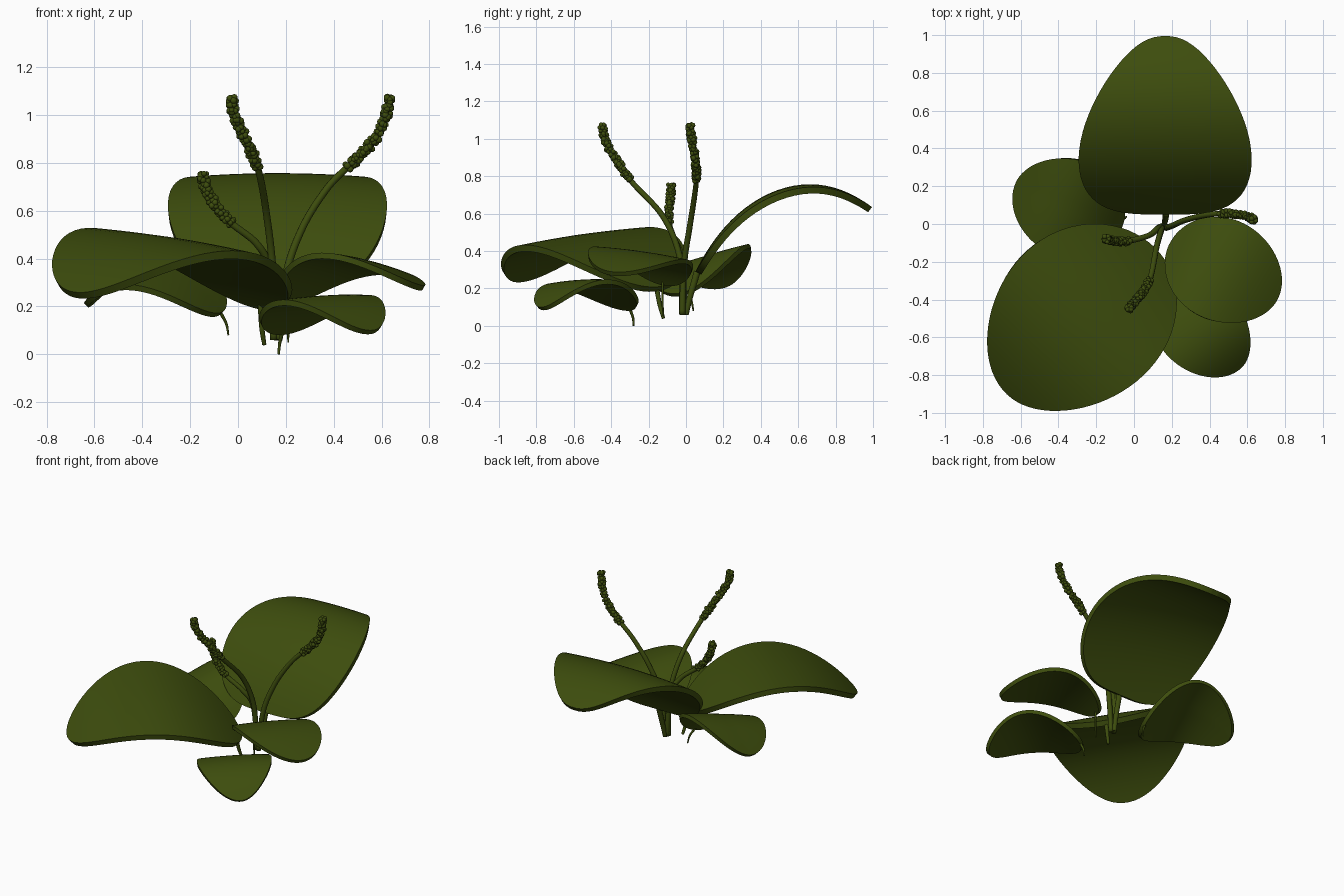
import bpy, bmesh, math, random
from mathutils import Vector, Matrix

if "Cube" in bpy.data.objects:
    bpy.data.objects.remove(bpy.data.objects["Cube"])

random.seed(4)

green = bpy.data.materials.new("leaf green")
green.diffuse_color = (0.047, 0.074, 0.004, 1)
green.use_nodes = True
green.node_tree.nodes["Principled BSDF"].inputs["Base Color"].default_value = green.diffuse_color


def add(name, bm):
    me = bpy.data.meshes.new(name)
    for f in bm.faces:
        f.smooth = True
    bm.to_mesh(me)
    bm.free()
    me.materials.append(green)
    ob = bpy.data.objects.new(name, me)
    bpy.context.collection.objects.link(ob)
    return ob


def smooth_path(pts, steps=12):
    """Catmull-Rom samples through the points."""
    p = [Vector(q) for q in pts]
    p = [2 * p[0] - p[1]] + p + [2 * p[-1] - p[-2]]
    out = []
    for i in range(1, len(p) - 2):
        a, b, c, d = p[i - 1:i + 3]
        for k in range(steps):
            t = k / steps
            out.append(0.5 * (2 * b + (c - a) * t + (2 * a - 5 * b + 4 * c - d) * t * t
                              + (3 * b - a - 3 * c + d) * t ** 3))
    return out + [p[-2]]


def lagrange(pts, x):
    total = 0
    for i, (xi, zi) in enumerate(pts):
        for j, (xj, _) in enumerate(pts):
            if i != j:
                zi *= (x - xj) / (xi - xj)
        total += zi
    return total


def leaf(name, base, tip, prof, halves, roll, drop, thick, skew=1.0, taper=0.1, power=1.0):
    """Thick arched blade: elliptical plan, arch along its axis, rolled sideways."""
    base, axis = Vector(base), Vector(tip) - Vector(base)
    side = Vector((-axis.y, axis.x)).normalized()      # left of the axis
    bm = bmesh.new()
    rows, n, m = [], 36, 24
    for i in range(n + 1):
        t = 0.015 + 0.97 * i / n
        f = ((1 - math.cos(math.pi * t)) / 2) ** skew
        w = math.sin(math.pi * t) ** power * (1 - taper * f * f)
        row = []
        for j in range(m + 1):
            e = math.sin(math.pi / 2 * (2 * j / m - 1))
            v = e * w
            p = base + axis * f + side * (v * halves[0 if e > 0 else 1])
            z = lagrange(prof, f) + roll * v - drop * v * v
            row.append(bm.verts.new((p.x, p.y, z)))
        rows.append(row)
    for a, b in zip(rows, rows[1:]):
        for j in range(m):
            bm.faces.new((a[j], b[j], b[j + 1], a[j + 1]))
    ob = add(name, bm)
    mod = ob.modifiers.new("thickness", 'SOLIDIFY')
    mod.thickness = thick
    mod.offset = -1                                    # grows downwards
    split = ob.modifiers.new("sharp rim", 'EDGE_SPLIT')
    split.split_angle = math.radians(50)
    return ob


def ring_axes(path, i):
    d = (path[min(i + 1, len(path) - 1)] - path[max(i - 1, 0)]).normalized()
    u = d.cross(Vector((0.3, 1, 0.1))).normalized()
    return u, d.cross(u)


def stem(name, pts, r0, r1, sides=10):
    path = smooth_path(pts)
    bm = bmesh.new()
    rings = []
    for i, c in enumerate(path):
        u, w = ring_axes(path, i)
        r = r0 + (r1 - r0) * i / (len(path) - 1)
        rings.append([bm.verts.new(c + r * (u * math.cos(a) + w * math.sin(a)))
                      for a in (2 * math.pi * k / sides for k in range(sides))])
    for a, b in zip(rings, rings[1:]):
        for k in range(sides):
            bm.faces.new((a[k], a[(k + 1) % sides], b[(k + 1) % sides], b[k]))
    bm.faces.new(rings[0])
    bm.faces.new(rings[-1])
    bmesh.ops.recalc_face_normals(bm, faces=bm.faces)
    add(name, bm)
    return path


def flower_spike(name, pts, z_start):
    """Stem whose upper part is covered in small buds."""
    path = stem(name + "_stem", pts, 0.017, 0.012)
    bm = bmesh.new()
    count, last = 0, None
    for i, c in enumerate(path):
        if c.z < z_start or (last and (c - last).length < 0.012):
            continue
        last = c
        u, w = ring_axes(path, i)
        for k in range(5):
            a = 2 * math.pi * k / 5 + count * 0.63 + random.uniform(-0.4, 0.4)
            pos = c + random.uniform(0.011, 0.017) * (u * math.cos(a) + w * math.sin(a))
            pos.z += random.uniform(-0.005, 0.005)
            bmesh.ops.create_icosphere(bm, subdivisions=2, radius=random.uniform(0.010, 0.015),
                                       matrix=Matrix.Translation(pos))
        count += 1
    add(name + "_buds", bm)


# Leaf blades
leaf("back_leaf", (0.165, 0.05), (0.165, 0.995),
     [(0, 0.29), (0.15, 0.51), (0.37, 0.685), (0.65, 0.757), (0.85, 0.717), (1, 0.635)], (0.475, 0.475),
     0, 0.025, 0.035, 1.45, 0.32, 0.85)
leaf("front_left_leaf", (0.125, -0.14), (-0.685, -0.89), [(0, 0.21), (0.25, 0.41), (0.6, 0.485), (1, 0.26)],
     (0.45, 0.485), -0.05 * -1 * -1, 0.01, 0.035, 1.0, 0.15)
leaf("right_leaf", (0.19, -0.10), (0.76, -0.40), [(0, 0.23), (0.25, 0.36), (0.6, 0.395), (1, 0.29)],
     (0.28, 0.275), -0.035, 0.01, 0.025)
leaf("left_leaf", (-0.06, -0.01), (-0.63, 0.21), [(0, 0.18), (0.25, 0.32), (0.6, 0.37), (1, 0.22)],
     (0.28, 0.25), -0.075, 0.01, 0.025)
leaf("front_right_leaf", (0.175, -0.29), (0.56, -0.77), [(0, 0.10), (0.25, 0.20), (0.6, 0.245), (1, 0.10)],
     (0.22, 0.26), 0.01, 0.01, 0.025)

# Leaf stalks
stem("back_stalk", [(0.16, 0.0, 0.06), (0.165, 0.02, 0.15), (0.17, 0.06, 0.29)], 0.014, 0.018)
stem("front_left_stalk", [(0.11, -0.12, 0.04), (0.10, -0.14, 0.11), (0.095, -0.16, 0.22)], 0.009, 0.014)
stem("right_stalk", [(0.21, -0.12, 0.05), (0.21, -0.125, 0.12), (0.21, -0.125, 0.24)], 0.004, 0.007)
stem("left_stalk", [(-0.04, 0.04, 0.08), (-0.05, 0.03, 0.13), (-0.08, 0.01, 0.185)], 0.004, 0.008)
stem("front_right_stalk", [(0.17, -0.28, 0.0), (0.175, -0.285, 0.05), (0.19, -0.31, 0.11)], 0.005, 0.009)

# Flower spikes
flower_spike("front_spike", [(0.15, -0.02, 0.06), (0.145, -0.03, 0.35), (0.12, -0.12, 0.58), (0.085, -0.29, 0.77),
                             (0.03, -0.38, 0.9), (-0.015, -0.435, 1.0), (-0.025, -0.445, 1.075)], 0.77)
flower_spike("right_spike", [(0.17, -0.02, 0.06), (0.2, -0.01, 0.33), (0.27, 0.02, 0.53), (0.37, 0.045, 0.69),
                             (0.46, 0.055, 0.785), (0.565, 0.05, 0.89), (0.62, 0.03, 1.0), (0.635, 0.02, 1.075)], 0.78)
flower_spike("left_spike", [(0.155, -0.01, 0.06), (0.13, -0.02, 0.35), (0.08, -0.06, 0.46), (-0.03, -0.09, 0.55),
                            (-0.1, -0.09, 0.63), (-0.14, -0.08, 0.71), (-0.145, -0.08, 0.755)], 0.55)
